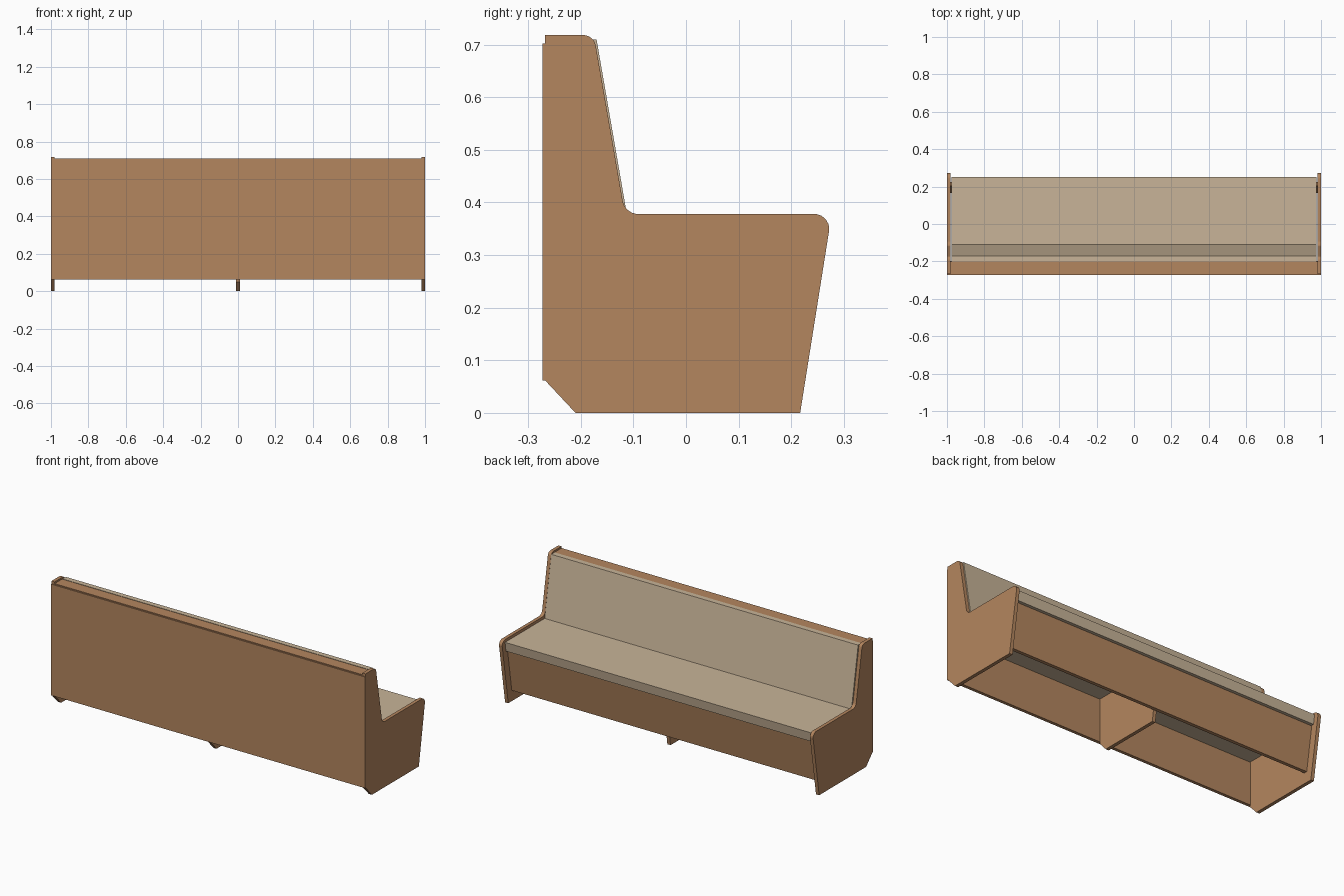
import bpy, bmesh, math
from mathutils import Vector

if "Cube" in bpy.data.objects:
    bpy.data.objects.remove(bpy.data.objects["Cube"])


def material(name, rgb):
    m = bpy.data.materials.new(name)
    m.diffuse_color = (*rgb, 1.0)
    m.use_nodes = True
    m.node_tree.nodes["Principled BSDF"].inputs["Base Color"].default_value = m.diffuse_color
    return m


WOOD = material("warm wood", (0.456, 0.238, 0.114))
FABRIC = material("beige upholstery", (0.578, 0.456, 0.314))


def rounded(points, steps=6):
    """Points are (y, z) or (y, z, radius); returns the rounded outline."""
    out = []
    n = len(points)
    for i, p in enumerate(points):
        c = Vector(p[:2])
        if len(p) == 2:
            out.append(c)
            continue
        a = (Vector(points[i - 1][:2]) - c).normalized()
        b = (Vector(points[(i + 1) % n][:2]) - c).normalized()
        half = a.angle(b) / 2
        centre = c + (a + b).normalized() * (p[2] / math.sin(half))
        t = p[2] / math.tan(half)
        start, end = c + a * t - centre, c + b * t - centre
        for k in range(steps + 1):
            d = start.lerp(end, k / steps).normalized() * p[2]
            out.append(centre + d)
    return out


def extrude_profile(name, points, x0, x1, mat):
    """Extrude a (y, z) outline along x."""
    bm = bmesh.new()
    face = bm.faces.new([bm.verts.new((x0, p[0], p[1])) for p in rounded(points)])
    ext = bmesh.ops.extrude_face_region(bm, geom=[face])
    verts = [g for g in ext["geom"] if isinstance(g, bmesh.types.BMVert)]
    bmesh.ops.translate(bm, verts=verts, vec=(x1 - x0, 0, 0))
    bmesh.ops.recalc_face_normals(bm, faces=bm.faces)
    me = bpy.data.meshes.new(name)
    bm.to_mesh(me)
    bm.free()
    me.materials.append(mat)
    ob = bpy.data.objects.new(name, me)
    bpy.context.collection.objects.link(ob)
    return ob


# End panels with rounded seat and back corners
side = [(-0.268, 0.062), (-0.21, 0), (0.217, 0), (0.277, 0.378, 0.028),
        (-0.116, 0.378, 0.03), (-0.175, 0.718, 0.024), (-0.268, 0.718)]
for label, s in (("left", -1), ("right", 1)):
    extrude_profile(label + "_end_panel", side, s * 0.98, s * 1.0, WOOD)

# Middle support under the seat
extrude_profile("middle_support",
                [(-0.255, 0.05), (-0.21, 0), (0.155, 0), (0.203, 0.31), (-0.255, 0.31)],
                -0.01, 0.01, WOOD)

# Back panel covers the whole width
extrude_profile("back_panel",
                [(-0.273, 0.062), (-0.255, 0.062), (-0.255, 0.702), (-0.273, 0.702)],
                -1.0, 1.0, WOOD)

# Rail closing the top of the back
extrude_profile("top_rail",
                [(-0.268, 0.685), (-0.197, 0.685), (-0.2, 0.708), (-0.268, 0.708)],
                -0.98, 0.98, WOOD)

# Recessed, slanted front panel
extrude_profile("front_panel",
                [(0.165, 0.062), (0.185, 0.062), (0.224, 0.31), (0.204, 0.31)],
                -0.98, 0.98, WOOD)

# Upholstered seat and backrest
extrude_profile("seat_cushion",
                [(-0.255, 0.31), (0.242, 0.31), (0.25, 0.364), (-0.255, 0.364)],
                -0.977, 0.977, FABRIC)
extrude_profile("backrest_cushion",
                [(-0.14, 0.364), (-0.11, 0.364), (-0.17, 0.71), (-0.2, 0.71)],
                -0.977, 0.977, FABRIC)
